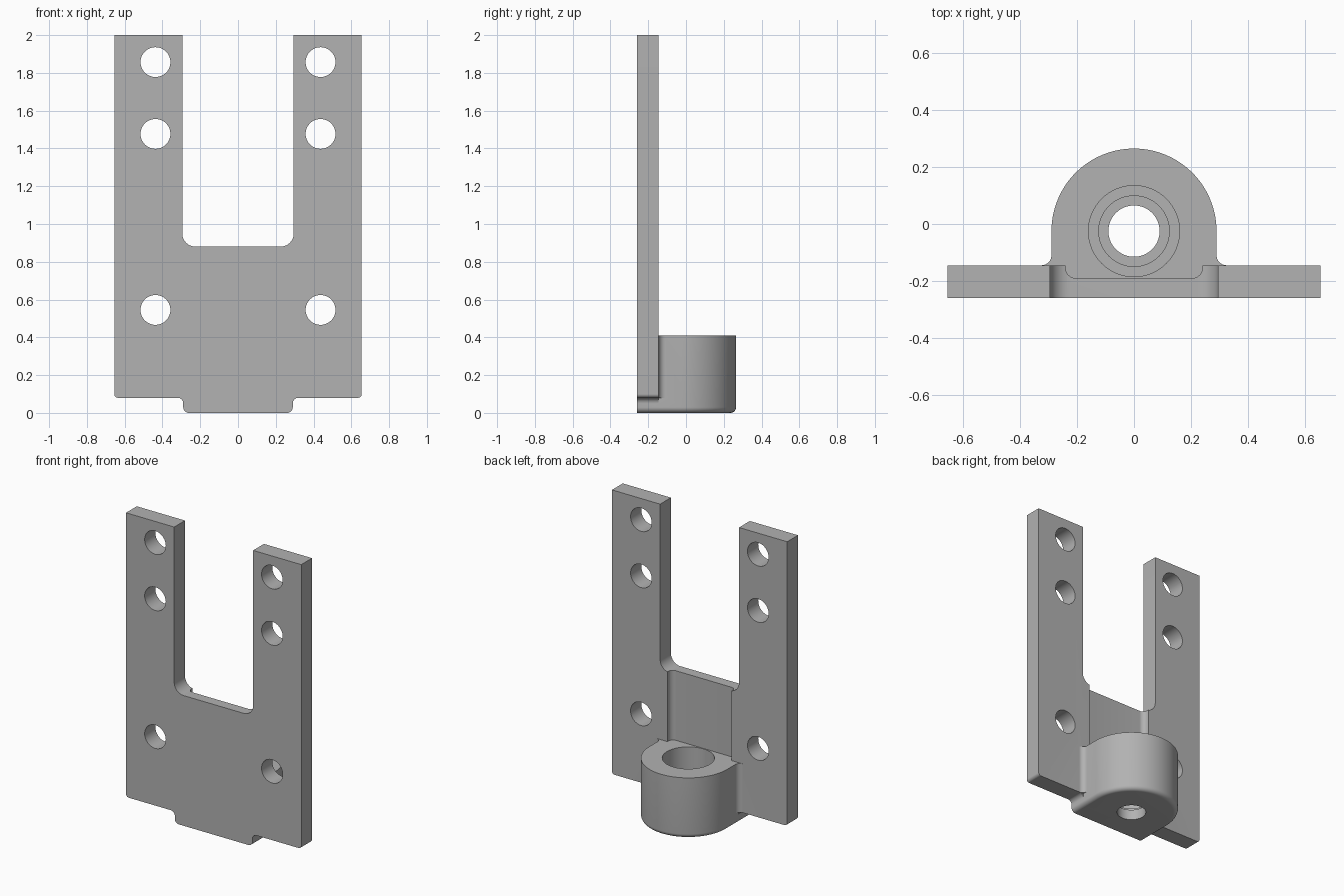
import bpy, bmesh, math
from mathutils import Vector

if "Cube" in bpy.data.objects:
    bpy.data.objects.remove(bpy.data.objects["Cube"], do_unlink=True)

grey = bpy.data.materials.new("plain grey")
grey.use_nodes = True
colour = (0.445, 0.445, 0.445, 1)
grey.diffuse_color = colour
grey.node_tree.nodes["Principled BSDF"].inputs["Base Color"].default_value = colour


def fillet(corners, steps=10):
    """Turn (a, b, radius) corners into a 2D outline with tangent arcs."""
    out = []
    for i, (a, b, r) in enumerate(corners):
        p = Vector((a, b))
        if r == 0:
            out.append(p)
            continue
        u = (Vector(corners[i - 1][:2]) - p).normalized()
        v = (Vector(corners[(i + 1) % len(corners)][:2]) - p).normalized()
        # All rounded corners are right angles
        n = max(steps, int(r * 100))
        for k in range(n + 1):
            t = k / n * math.pi / 2
            out.append(p + u * r * (1 - math.sin(t)) + v * r * (1 - math.cos(t)))
    return out


def circle(cx, cy, r, n=64):
    return [Vector((cx + r * math.cos(k * math.tau / n),
                    cy + r * math.sin(k * math.tau / n))) for k in range(n)]


def prism(name, outline, lo, hi, axis="z", round_base=0):
    """Extrude an outline along z (outline is x, y) or y (outline is x, z)."""
    bm = bmesh.new()

    def place(p, d):
        return (p.x, p.y, d) if axis == "z" else (p.x, d, p.y)
    pts = [p for i, p in enumerate(outline) if (p - outline[i - 1]).length > 1e-5]
    face = bm.faces.new([bm.verts.new(place(p, lo)) for p in pts])
    ext = bmesh.ops.extrude_face_region(bm, geom=[face], use_keep_orig=True)
    shift = (0, 0, hi - lo) if axis == "z" else (0, hi - lo, 0)
    bmesh.ops.translate(bm, vec=shift,
                        verts=[g for g in ext["geom"] if isinstance(g, bmesh.types.BMVert)])
    bmesh.ops.recalc_face_normals(bm, faces=bm.faces)
    if round_base:
        # Round the base rim, leaving the straight front edge sharp
        front = min(v.co.y for v in bm.verts)
        rim = [e for e in bm.edges if all(abs(v.co.z - lo) < 1e-6 for v in e.verts)
               and not all(abs(v.co.y - front) < 1e-6 for v in e.verts)]
        bmesh.ops.bevel(bm, geom=rim, offset=round_base, segments=8,
                        profile=0.5, affect="EDGES")
    mesh = bpy.data.meshes.new(name)
    bm.to_mesh(mesh)
    bm.free()
    obj = bpy.data.objects.new(name, mesh)
    bpy.context.collection.objects.link(obj)
    mesh.materials.append(grey)
    return obj


def combine(target, tool, operation):
    mod = target.modifiers.new("boolean", "BOOLEAN")
    mod.operation, mod.solver, mod.object = operation, "EXACT", tool
    bpy.context.view_layer.objects.active = target
    bpy.ops.object.modifier_apply(modifier=mod.name)
    bpy.data.objects.remove(tool, do_unlink=True)


FRONT, BACK, TOP = -0.26, -0.145, 0.41

# Forked plate with shoulders and a bottom tab
half = [(0.29, 0, 0.03), (0.29, 0.08, 0.03), (0.655, 0.08, 0.02),
        (0.655, 2, 0), (0.295, 2, 0), (0.295, 0.88, 0.07)]
mirrored = [(-x, z, r) for x, z, r in reversed(half)]
bracket = prism("mounting_bracket", fillet(half + mirrored), FRONT, BACK, "y")

# Round-backed boss with a softened base
boss = prism("boss", fillet([(-0.29, -0.165, 0), (0.29, -0.165, 0),
                             (0.29, 0.265, 0.29), (-0.29, 0.265, 0.29)]),
             0, TOP, round_base=0.03)
combine(bracket, boss, "UNION")

# Flared foot blending the boss into the plate
foot = [(0.325, -0.16, 0), (0.325, BACK, 0), (0.29, BACK, 0.035), (0.29, -0.11, 0)]
foot += [(-x, y, r) for x, y, r in reversed(foot)]
combine(bracket, prism("foot", fillet(foot), 0.08, TOP), "UNION")

# Shallow recess in the back of the plate above the boss
recess = fillet([(-0.24, -0.05, 0), (-0.24, -0.19, 0.035),
                 (0.24, -0.19, 0.035), (0.24, -0.05, 0)])
combine(bracket, prism("recess", recess, TOP, 1.1), "DIFFERENCE")

# Stepped bore through the boss
for radius, floor in ((0.16, 0.1), (0.124, 0.07), (0.09, -0.1)):
    combine(bracket, prism("bore", circle(0, -0.025, radius), floor, 0.6), "DIFFERENCE")

# Screw holes through the plate
for side in (-1, 1):
    for z in (0.545, 1.477, 1.857):
        hole = prism("screw_hole", circle(side * 0.437, z, 0.079, 48), -0.4, -0.1, "y")
        combine(bracket, hole, "DIFFERENCE")

bpy.ops.object.select_all(action="DESELECT")
bracket.select_set(True)
bpy.context.view_layer.objects.active = bracket
bpy.ops.object.shade_smooth_by_angle(angle=math.radians(30))
